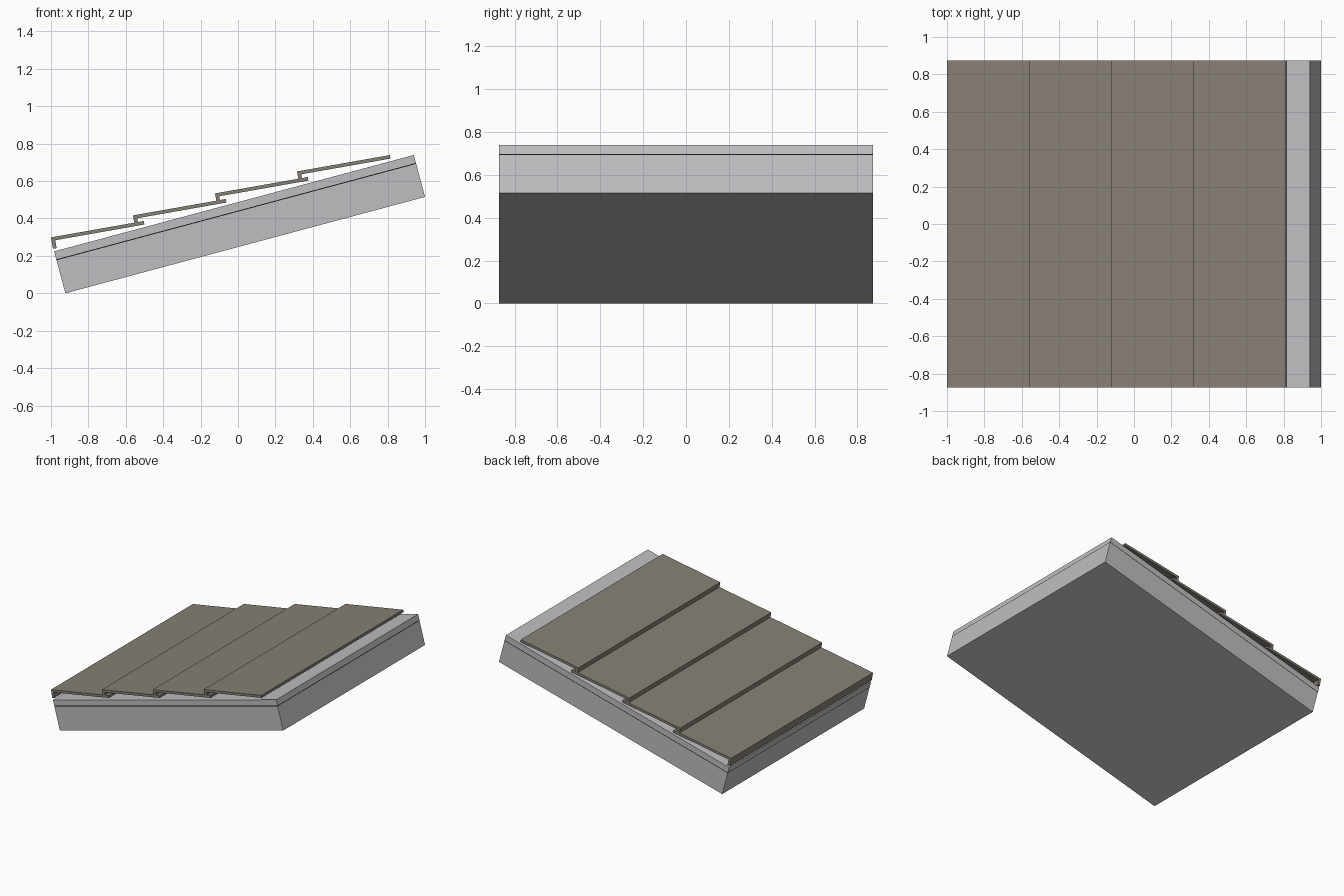
import bpy, bmesh, math
from mathutils import Vector

if "Cube" in bpy.data.objects:
    bpy.data.objects.remove(bpy.data.objects["Cube"])

HALF_Y = 0.873
SLOPE, TILE_SLOPE = math.radians(15), math.radians(10)


def material(name, rgb):
    m = bpy.data.materials.new(name)
    m.diffuse_color = (*rgb, 1)
    m.use_nodes = True
    m.node_tree.nodes["Principled BSDF"].inputs["Base Color"].default_value = m.diffuse_color
    return m


concrete = material("light_grey", (0.52, 0.52, 0.54))
membrane = material("black", (0.008, 0.008, 0.008))
clay = material("grey_brown", (0.24, 0.215, 0.18))


def extrude_profile(name, points, origin, angle, mat):
    """Extrude an x-z profile along y, tilted by angle about its origin."""
    bm = bmesh.new()
    c, s = math.cos(angle), math.sin(angle)
    verts = [bm.verts.new(Vector((origin[0] + u * c - v * s, -HALF_Y,
                                  origin[1] + u * s + v * c))) for u, v in points]
    face = bm.faces.new(verts)
    out = bmesh.ops.extrude_face_region(bm, geom=[face])
    moved = [g for g in out["geom"] if isinstance(g, bmesh.types.BMVert)]
    bmesh.ops.translate(bm, verts=moved, vec=(0, 2 * HALF_Y, 0))
    bmesh.ops.recalc_face_normals(bm, faces=bm.faces)
    mesh = bpy.data.meshes.new(name)
    bm.to_mesh(mesh)
    bm.free()
    mesh.materials.append(mat)
    obj = bpy.data.objects.new(name, mesh)
    bpy.context.collection.objects.link(obj)
    return obj


# Sloping roof deck: thick slab, thin membrane, top layer
LENGTH = 1.991
for name, v0, v1, mat in (("roof_slab", 0, 0.183, concrete),
                          ("membrane", 0.183, 0.188, membrane),
                          ("top_layer", 0.188, 0.232, concrete)):
    extrude_profile(name, [(0, v0), (LENGTH, v0), (LENGTH, v1), (0, v1)],
                    (-0.923, 0), SLOPE, mat)

# Overlapping tiles, each with a downturned front lip resting on the course below
T, TILE_LEN, LIP_W = 0.019, 0.504, 0.02
for i in range(4):
    lip = 0.062 if i == 0 else 0.0396
    profile = [(0, 0), (0, -lip), (LIP_W, -lip), (LIP_W, -T),
               (TILE_LEN, -T), (TILE_LEN, 0)]
    extrude_profile(f"roof_tile_{i + 1}", profile,
                    (-1.0 + 0.4385 * i, 0.299 + 0.1175 * i), TILE_SLOPE, clay)
